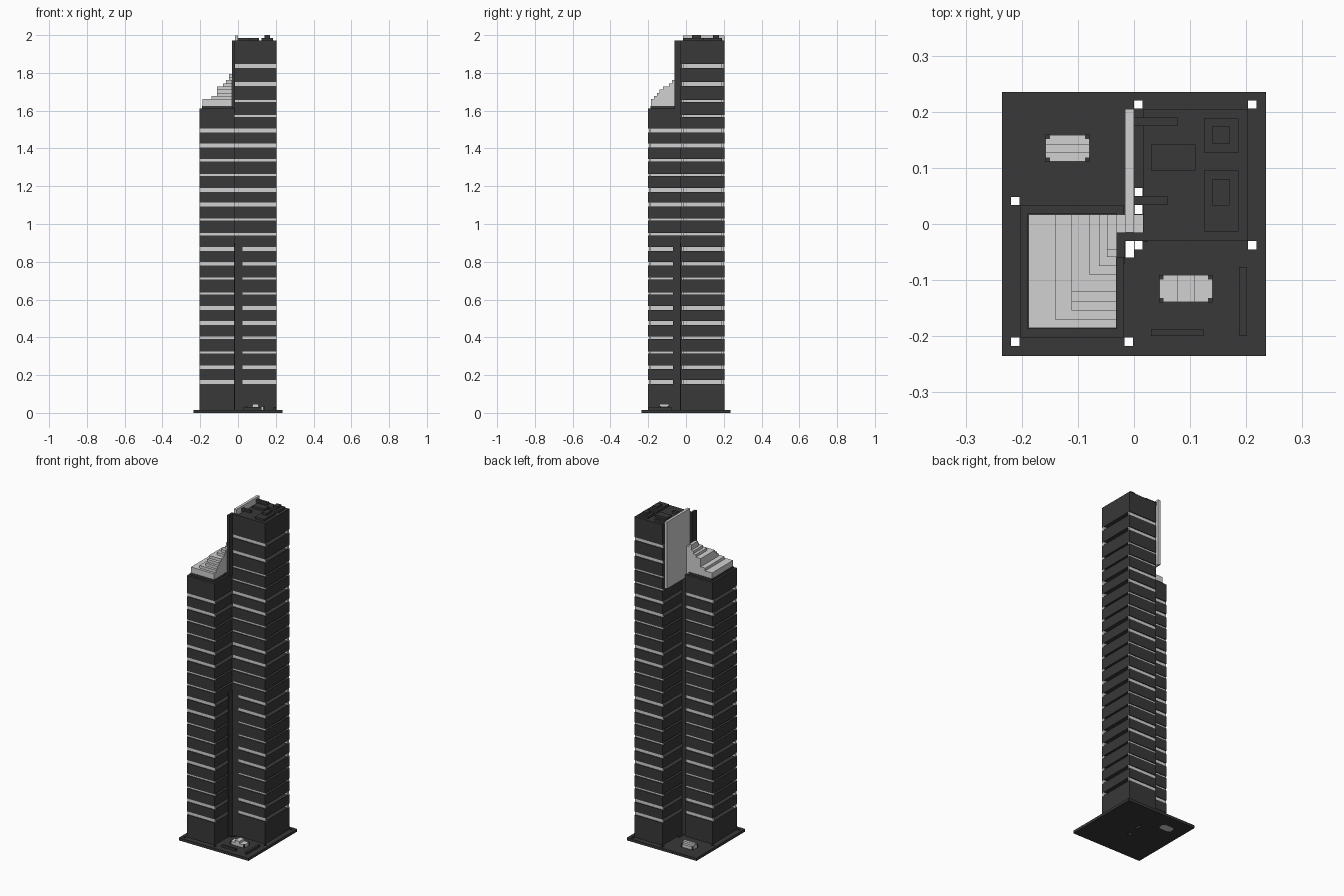
import bpy, bmesh

cube = bpy.data.objects.get("Cube")
if cube:
    bpy.data.objects.remove(cube, do_unlink=True)


def material(name, c):
    m = bpy.data.materials.new(name)
    m.use_nodes = True
    m.diffuse_color = (*c, 1)
    b = m.node_tree.nodes["Principled BSDF"]
    b.inputs["Base Color"].default_value = (*c, 1)
    b.inputs["Roughness"].default_value = 0.8
    return m


DARK = material("dark grey", (0.040, 0.040, 0.040))
GREY = material("light grey", (0.64, 0.64, 0.64))


def boxes(name, mat, items):
    """One object from boxes given as (x0, x1, y0, y1, z0, z1)."""
    bm = bmesh.new()
    for x0, x1, y0, y1, z0, z1 in items:
        vs = bmesh.ops.create_cube(bm, size=1)["verts"]
        for v in vs:
            v.co = (x1 if v.co.x > 0 else x0,
                    y1 if v.co.y > 0 else y0,
                    z1 if v.co.z > 0 else z0)
    me = bpy.data.meshes.new(name)
    bm.to_mesh(me)
    bm.free()
    me.materials.append(mat)
    ob = bpy.data.objects.new(name, me)
    bpy.context.collection.objects.link(ob)
    return ob


# Band heights repeat in fours: two tall, two slim
CENTRES = [0.163 + 0.0783 * i for i in range(20)] + [1.742, 1.837]
LEVELS = [(c, 0.0205 if i % 4 < 2 else 0.0115) for i, c in enumerate(CENTRES)]


def tower(name, x0, x1, y0, y1, top, first=0.0):
    """Dark storeys with light bands, set far back at the sides."""
    r = 0.005
    t = min(0.016, 0.4 * (y1 - y0))
    d = min(0.03, 0.25 * (x1 - x0))
    slabs, bands, z = [], [], 0.0
    for c, h in LEVELS:
        if not first < c < top - 0.09:
            continue
        lo, hi = c - h / 2, c + h / 2
        slabs.append((x0, x1, y0, y1, z, lo))
        bands += [(x0, x1, y0 + r, y0 + t, lo, hi),
                  (x0, x1, y1 - t, y1 - r, lo, hi),
                  (x0 + d, x1 - d, y0 + t, y1 - t, lo, hi)]
        z = hi
    slabs.append((x0, x1, y0, y1, z, top))
    boxes(name + "_storeys", DARK, slabs)
    boxes(name + "_window_bands", GREY, bands)


# Ground plate with small square openings at the tower corners
plate = boxes("ground_plate", DARK, [(-0.235, 0.235, -0.235, 0.235, 0.0, 0.016)])
SQUARES = [(0.0075, 0.213), (0.2105, 0.213), (0.2105, -0.038), (-0.2115, 0.041),
           (-0.2115, -0.2095), (-0.009, -0.2095)]
R = 0.0075
cutter = boxes("opening_cutter", DARK,
               [(x - R, x + R, y - R, y + R, -0.05, 0.05) for x, y in SQUARES]
               + [(0.0005, 0.0155, 0.0175, 0.064, -0.05, 0.05),
                  (-0.0155, 0.0, -0.06, -0.0305, -0.05, 0.05),
                  (0.0005, 0.0155, -0.0455, -0.0305, -0.05, 0.05)])
cutter.hide_render = True
mod = plate.modifiers.new("openings", "BOOLEAN")
mod.operation = "DIFFERENCE"
mod.solver = "EXACT"
mod.object = cutter
bpy.context.view_layer.objects.active = plate
bpy.ops.object.modifier_apply(modifier=mod.name)
bpy.data.objects.remove(cutter, do_unlink=True)

# Two towers and the core joining them
tower("tall_tower", 0.016, 0.203, -0.03, 0.205, 1.972)
tower("short_tower", -0.203, -0.018, -0.202, 0.033, 1.612)
tower("core", -0.018, 0.016, -0.03, -0.015, 1.972, first=0.9)
boxes("core_filler", DARK, [(-0.018, 0.016, -0.015, 0.017, 0.0, 1.60)])
boxes("corner_column", DARK, [(-0.031, -0.016, -0.06, -0.015, 1.60, 1.972)])

# Dark cladding over the lower bands beside the core
boxes("lower_cladding", DARK, [(-0.0185, -0.0160, -0.070, -0.030, 0.0, 0.90),
                               (0.0160, 0.0250, -0.0320, -0.0295, 0.0, 0.90)])

# Stepped roof on the short tower
boxes("stepped_roof_plinth", DARK, [(-0.19, -0.03, -0.187, 0.019, 1.612, 1.626)])
STEPS = [(-0.188, -0.185), (-0.141, -0.170), (-0.111, -0.154),
         (-0.111, -0.139), (-0.111, -0.121), (-0.079, -0.091),
         (-0.0625, -0.075), (-0.048, -0.059), (-0.048, -0.045)]
boxes("stepped_roof", GREY,
      [(x, -0.031, y, 0.017, 1.626 if i == 0 else 1.644 + 0.0167 * i,
        1.661 + 0.0167 * i) for i, (x, y) in enumerate(STEPS)])

# Tall screen on the side of the tall tower
boxes("side_screen", GREY, [(-0.016, 0.0, -0.015, 0.205, 1.59, 1.997)])
boxes("screen_link", GREY, [(-0.031, 0.016, -0.015, 0.017, 1.60, 1.78)])
boxes("screen_brackets", DARK, [(0.0, 0.078, 0.175, 0.190, 1.965, 1.986),
                                (0.0, 0.060, 0.034, 0.050, 1.965, 1.986)])

# Roof equipment
boxes("roof_equipment", DARK, [
    (0.030, 0.110, 0.095, 0.142, 1.97, 1.986),
    (0.125, 0.186, 0.127, 0.188, 1.97, 1.986),
    (0.140, 0.170, 0.143, 0.175, 1.98, 2.0),
    (0.125, 0.186, -0.013, 0.095, 1.97, 1.986),
    (0.140, 0.170, 0.033, 0.080, 1.98, 2.0)])

# Small stepped pavilions with dark corner blocks
PAVILIONS = [("front", 0.0925, -0.115, 0.047, 0.024, True),
             ("rear", -0.1185, 0.135, 0.039, 0.024, False)]
for name, cx, cy, hx, hy, along_y in PAVILIONS:
    rx, ry = (0.015, hy) if along_y else (hx, 0.008)
    bottom = 0.002 if along_y else -0.0005
    boxes(name + "_pavilion", GREY, [
        (cx - hx, cx + hx, cy - hy, cy + hy, bottom, 0.034),
        (cx - rx, cx + rx, cy - ry, cy + ry, 0.034, 0.048)])
    boxes(name + "_pavilion_corners", DARK, [
        (cx + sx * (hx - 0.0035) - 0.004, cx + sx * (hx - 0.0035) + 0.004,
         cy + sy * (hy - 0.0035) - 0.004, cy + sy * (hy - 0.0035) + 0.004,
         bottom - 0.0005, 0.0355)
        for sx in (-1, 1) for sy in (-1, 1)])

# Low planters in the front court
boxes("planters", DARK, [(0.030, 0.124, -0.200, -0.187, 0.01, 0.030),
                         (0.187, 0.201, -0.200, -0.077, 0.01, 0.030)])
